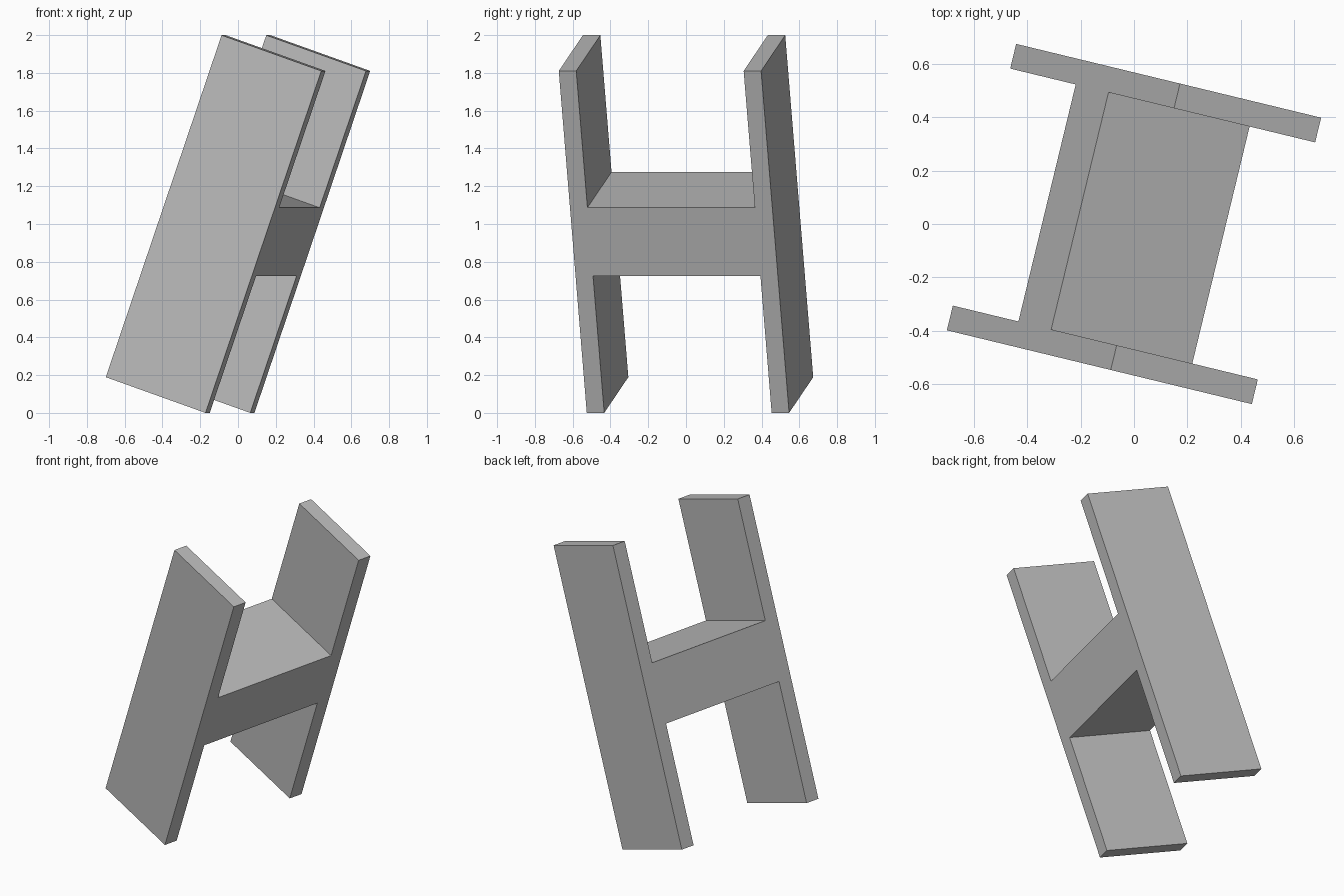
import bpy
import bmesh
from math import radians
from mathutils import Matrix

cube = bpy.data.objects.get("Cube")
if cube:
    bpy.data.objects.remove(cube, do_unlink=True)

LENGTH, DEPTH = 1.917, 0.575      # slab length, and depth shared with the bar
OUTER, INNER = 0.551, 0.456       # slab faces, measured from the centre
BAR = LENGTH * 0.1                # half height of the crossbar

# Plain grey finish
grey = bpy.data.materials.new("plain grey")
grey.use_nodes = True
colour = (0.5, 0.5, 0.5, 1)
grey.diffuse_color = colour
grey.node_tree.nodes["Principled BSDF"].inputs["Base Color"].default_value = colour

# H outline: one quarter, mirrored around the centre
top = LENGTH / 2
quarter = [(INNER, BAR), (INNER, top), (OUTER, top)]
upper = quarter + [(y, z) for y, z in [(OUTER, -top), (INNER, -top), (INNER, -BAR)]]
outline = upper + [(-y, -z) for y, z in upper]

# Extrude the outline through its depth
bm = bmesh.new()
face = bm.faces.new([bm.verts.new((-DEPTH / 2, y, z)) for y, z in outline])
extruded = bmesh.ops.extrude_face_region(bm, geom=[face])["geom"]
moved = [v for v in extruded if isinstance(v, bmesh.types.BMVert)]
bmesh.ops.translate(bm, verts=moved, vec=(DEPTH, 0, 0))
bmesh.ops.recalc_face_normals(bm, faces=bm.faces)

# Lean and turn the frame, then rest it on the ground
bm.transform(Matrix.Rotation(radians(-13.6), 4, "Z") @ Matrix.Rotation(radians(19.2), 4, "Y"))
bm.transform(Matrix.Translation((0, 0, -min(v.co.z for v in bm.verts))))

mesh = bpy.data.meshes.new("h_frame")
bm.to_mesh(mesh)
bm.free()
mesh.materials.append(grey)
frame = bpy.data.objects.new("h_frame", mesh)
bpy.context.collection.objects.link(frame)
